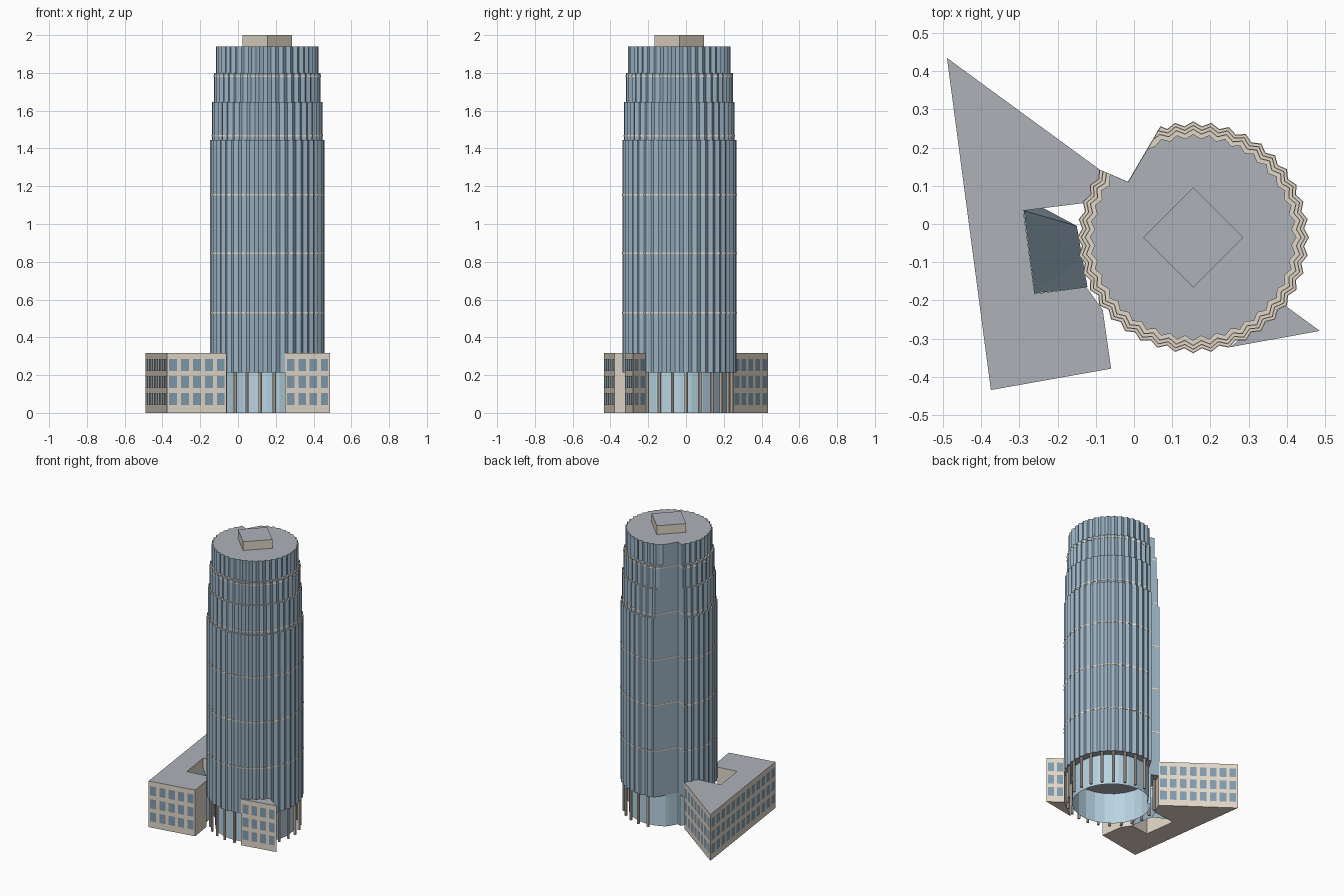
import bpy, bmesh
from math import cos, sin, pi, radians, degrees, atan2
from mathutils import Vector

if "Cube" in bpy.data.objects:
    bpy.data.objects.remove(bpy.data.objects["Cube"])


def material(name, r, g, b):
    m = bpy.data.materials.new(name)
    m.diffuse_color = (r, g, b, 1)
    m.use_nodes = True
    m.node_tree.nodes["Principled BSDF"].inputs["Base Color"].default_value = m.diffuse_color
    return m


GLASS = material("blue_glass", 0.33, 0.45, 0.55)
LOBBY = material("pale_glass", 0.48, 0.66, 0.76)
STONE = material("beige_stone", 0.76, 0.68, 0.58)
ROOF = material("grey_roof", 0.42, 0.45, 0.48)
PANE = material("window_pane", 0.22, 0.33, 0.42)
CENTER = Vector((0.155, -0.035))
TEETH = 40


def finish(name, bm, mats):
    bmesh.ops.recalc_face_normals(bm, faces=bm.faces[:])
    me = bpy.data.meshes.new(name)
    bm.to_mesh(me)
    bm.free()
    for m in mats:
        me.materials.append(m)
    ob = bpy.data.objects.new(name, me)
    bpy.context.collection.objects.link(ob)
    return ob


def prism(name, pts, z0, z1, side, top, bottom, capped=True):
    """Extrude a plan outline; materials for side, top and bottom."""
    bm = bmesh.new()
    lo = [bm.verts.new((p[0], p[1], z0)) for p in pts]
    hi = [bm.verts.new((p[0], p[1], z1)) for p in pts]
    n = len(pts)
    for i in range(n):
        j = (i + 1) % n
        bm.faces.new((lo[i], lo[j], hi[j], hi[i]))
    if capped:
        bm.faces.new(hi).material_index = 1
        bm.faces.new(lo[::-1]).material_index = 2
    return finish(name, bm, (side, top, bottom))


# Tower plan: toothed circle with a V notch at the back left
NOTCH_A, NOTCH_B, NOTCH_C = Vector((-0.085, 0.29)), Vector((-0.17, 0.145)), Vector((-0.24, 0.175))


def tower_plan(r, tooth=0.012, steps=2 * TEETH, grow=1.0):
    def on_edge(p):
        t = (p.length - r) / (p.length - NOTCH_B.length)
        return p.lerp(NOTCH_B, t)
    a, c = on_edge(NOTCH_A), on_edge(NOTCH_C)
    a0, a1 = atan2(a.y, a.x), atan2(c.y, c.x)
    pts = [c]
    for i in range(2 * steps):
        ang = 2 * pi * i / steps
        if a1 + 0.02 < ang < a0 + 2 * pi - 0.02:
            rr = r - (tooth if i % 2 else 0)
            pts.append(Vector((rr * cos(ang), rr * sin(ang))))
    pts += [a, NOTCH_B]
    return [CENTER + p * grow for p in pts]


# Tower tiers, stepping in toward the top
tiers = [("main", 0.302, 0.215, 1.445), ("second", 0.293, 1.445, 1.645),
         ("third", 0.283, 1.645, 1.80), ("crown", 0.271, 1.80, 1.94)]
for name, r, z0, z1 in tiers:
    prism(name + "_tier", tower_plan(r), z0, z1, GLASS,
          ROOF if name == "crown" else STONE, ROOF)

# Thin stone floor bands
for i, (r, z) in enumerate([(0.302, 0.53), (0.302, 0.845), (0.302, 1.155),
                            (0.293, 1.467), (0.283, 1.782)]):
    prism(f"floor_band_{i}", tower_plan(r, grow=1.006), z - 0.004, z + 0.004,
          STONE, STONE, STONE)

# Penthouse, turned 45 degrees
prism("penthouse", [CENTER + Vector(d) * 0.131 for d in ((1, 0), (0, 1), (-1, 0), (0, -1))],
      1.94, 2.0, STONE, ROOF, STONE)

# Glass lobby drum, open below
prism("lobby_drum", tower_plan(0.25, 0, 24), 0, 0.215, LOBBY, ROOF, ROOF, capped=False)

# Ring of slender columns
for i in range(24):
    ang = 2 * pi * (i + 0.5) / 24
    if 104 < degrees(ang) < 146:
        continue
    p = CENTER + Vector((cos(ang), sin(ang))) * 0.28
    prism(f"column_{i}", [p + Vector((cos(k * pi / 4), sin(k * pi / 4))) * 0.009
                          for k in range(8)], 0, 0.215, STONE, STONE, STONE)

# Low wings: two pieces of one triangular block
WING_H = 0.317
BACK, SOUTH, EAST = Vector((-0.49, 0.435)), Vector((-0.375, -0.435)), Vector((0.487, -0.28))
WING_N, WING_S = Vector((-0.085, 0.139)), Vector((-0.06, -0.379))
EAST_W, EAST_N = Vector((0.25, -0.323)), Vector((0.395, -0.213))
west_plan = [BACK, SOUTH, WING_S, (-0.082, -0.225), (-0.125, -0.165), (-0.26, -0.183),
             (-0.29, 0.035), (-0.122, 0.056), WING_N]
prism("west_wing", west_plan, 0, WING_H, STONE, ROOF, STONE)
prism("east_wing", [EAST_W, EAST, EAST_N], 0, WING_H, STONE, ROOF, STONE)


def windows(name, a, b, count):
    """Three rows of panes along a facade running a to b, outside on the right."""
    bm = bmesh.new()
    d = (b - a).normalized()
    out = Vector((d.y, -d.x))
    step = (b - a).length / count
    for i in range(count):
        mid = a + d * step * (i + 0.5) + out * 0.0015
        l, r = mid - d * step * 0.33, mid + d * step * 0.33
        for z in (0.043, 0.132, 0.222):
            bm.faces.new([bm.verts.new((p.x, p.y, h)) for p, h in
                          ((l, z), (r, z), (r, z + 0.063), (l, z + 0.063))])
    ob = finish(name, bm, (PANE,))
    return ob


windows("west_windows", BACK, SOUTH, 13)
windows("front_windows", SOUTH, WING_S, 5)
windows("back_windows", WING_N, BACK, 8)
windows("east_front_windows", EAST_W, EAST, 4)
windows("east_back_windows", EAST, EAST_N, 2)

# Sloping glass atrium between the west wing and the tower
bm = bmesh.new()
v = [bm.verts.new(p) for p in ((-0.289, 0.035, 0.25), (-0.26, -0.182, 0.25), (-0.122, -0.165, 0.0),
                               (-0.135, -0.09, 0.0), (-0.15, -0.005, 0.0), (-0.24, 0.043, 0.0))]
for f in ((0, 1, 3), (1, 2, 3), (0, 3, 4), (0, 4, 5)):
    bm.faces.new([v[i] for i in f])
finish("atrium_glass", bm, (GLASS,))
